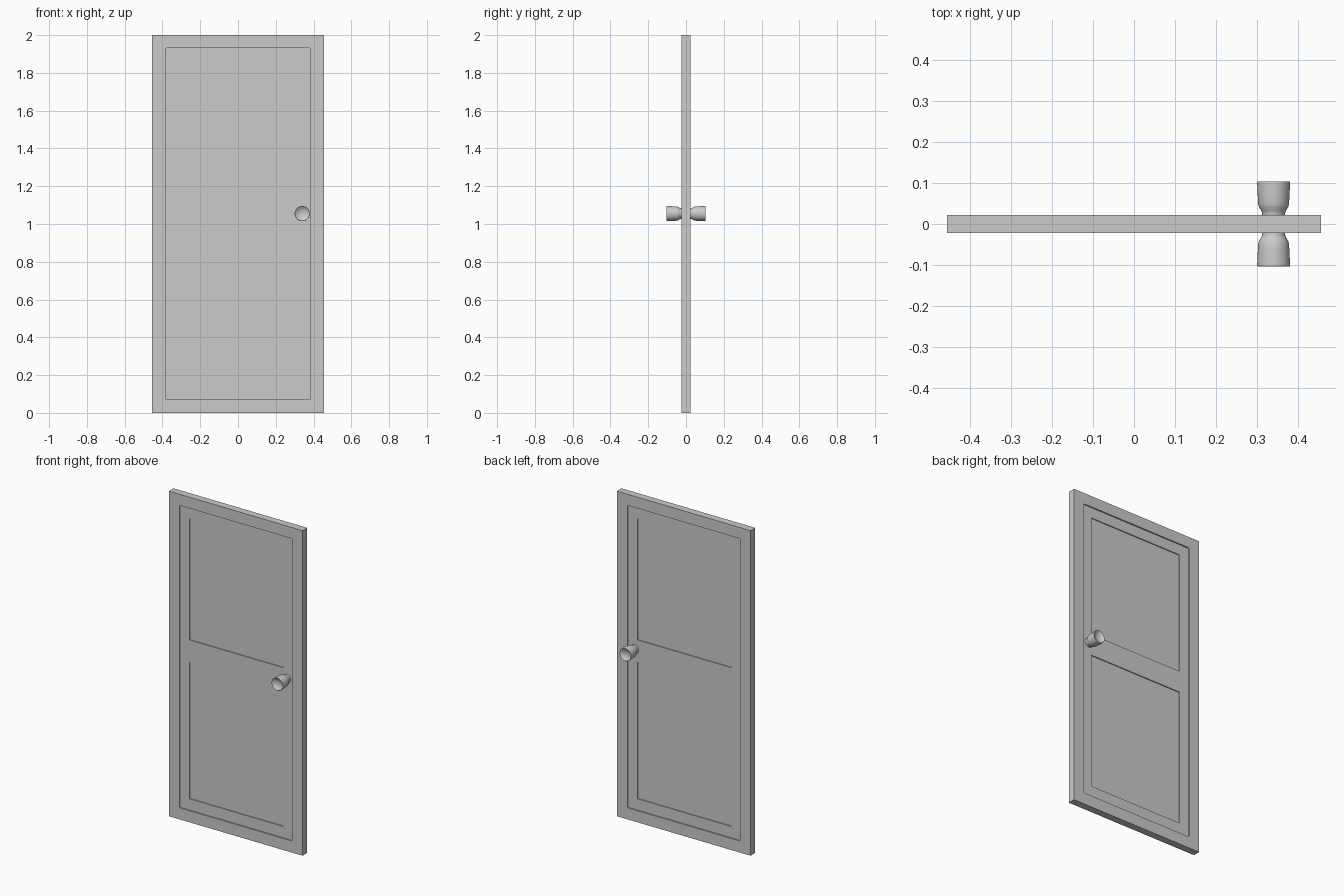
import bpy, bmesh, math

if "Cube" in bpy.data.objects:
    bpy.data.objects.remove(bpy.data.objects["Cube"])

W, T, H = 0.91, 0.045, 2.0          # door slab width, thickness, height
STEP1, STEP2 = 0.008, 0.014         # recess depths below the slab face


def box(name, x0, x1, y0, y1, z0, z1, corner=0.0):
    """Box by bounds, optionally with rounded corners in the xz plane."""
    bm = bmesh.new()
    bmesh.ops.create_cube(bm, size=1.0)
    for v in bm.verts:
        v.co.x = x1 if v.co.x > 0 else x0
        v.co.y = y1 if v.co.y > 0 else y0
        v.co.z = z1 if v.co.z > 0 else z0
    if corner:
        edges = [e for e in bm.edges
                 if abs(e.verts[0].co.y - e.verts[1].co.y) > 1e-5]
        bmesh.ops.bevel(bm, geom=edges, offset=corner, segments=3,
                        profile=0.5, affect='EDGES')
    bmesh.ops.recalc_face_normals(bm, faces=bm.faces[:])
    me = bpy.data.meshes.new(name)
    bm.to_mesh(me)
    bm.free()
    ob = bpy.data.objects.new(name, me)
    bpy.context.collection.objects.link(ob)
    return ob


# Door slab
door = box("door_panel", -W / 2, W / 2, -T / 2, T / 2, 0, H)

# Recesses on both faces: one large field, then two inset panels
recesses = [(0.384, 0.071, 1.931, STEP1, 0.008),
            (0.32, 0.14, 0.983, STEP2, 0.0),
            (0.32, 1.117, 1.866, STEP2, 0.0)]
for half, z0, z1, depth, corner in recesses:
    for s in (-1, 1):
        a, b = sorted((s * (T / 2 - depth), s * (T / 2 + 0.05)))
        cutter = box("recess_cutter", -half, half, a, b, z0, z1, corner)
        cutter.hide_render = True
        mod = door.modifiers.new("recess", 'BOOLEAN')
        mod.operation = 'DIFFERENCE'
        mod.solver = 'EXACT'
        mod.object = cutter
        bpy.context.view_layer.objects.active = door
        bpy.ops.object.modifier_apply(modifier=mod.name)
        bpy.data.objects.remove(cutter)

# Knob profile (radius, distance from door centre): neck, flared barrel, dished end
profile = [(0.028, 0.012), (0.028, 0.026), (0.030, 0.032), (0.0355, 0.041),
           (0.0375, 0.048), (0.0385, 0.065), (0.040, 0.098), (0.040, 0.102),
           (0.0385, 0.104), (0.036, 0.103), (0.030, 0.098), (0.020, 0.093),
           (0.010, 0.0905), (0.0, 0.090)]


def knob(name, side):
    """Turned knob on the front (-1) or back (1) of the door."""
    n = 40
    bm = bmesh.new()
    rings = []
    for r, d in profile[:-1]:
        rings.append([bm.verts.new((r * math.cos(2 * math.pi * i / n), side * d,
                                    r * math.sin(2 * math.pi * i / n)))
                      for i in range(n)])
    for lo, hi in zip(rings, rings[1:]):
        for i in range(n):
            j = (i + 1) % n
            bm.faces.new((lo[i], lo[j], hi[j], hi[i]))
    tip = bm.verts.new((0, side * profile[-1][1], 0))
    for i in range(n):
        bm.faces.new((rings[-1][i], rings[-1][(i + 1) % n], tip))
    bm.faces.new(rings[0])
    bmesh.ops.recalc_face_normals(bm, faces=bm.faces[:])
    me = bpy.data.meshes.new(name)
    bm.to_mesh(me)
    bm.free()
    ob = bpy.data.objects.new(name, me)
    bpy.context.collection.objects.link(ob)
    ob.location = (0.34, 0, 1.055)
    bpy.ops.object.select_all(action='DESELECT')
    ob.select_set(True)
    bpy.context.view_layer.objects.active = ob
    bpy.ops.object.shade_smooth_by_angle(angle=math.radians(40))


# Front and back knobs
knob("front_knob", -1)
knob("back_knob", 1)
